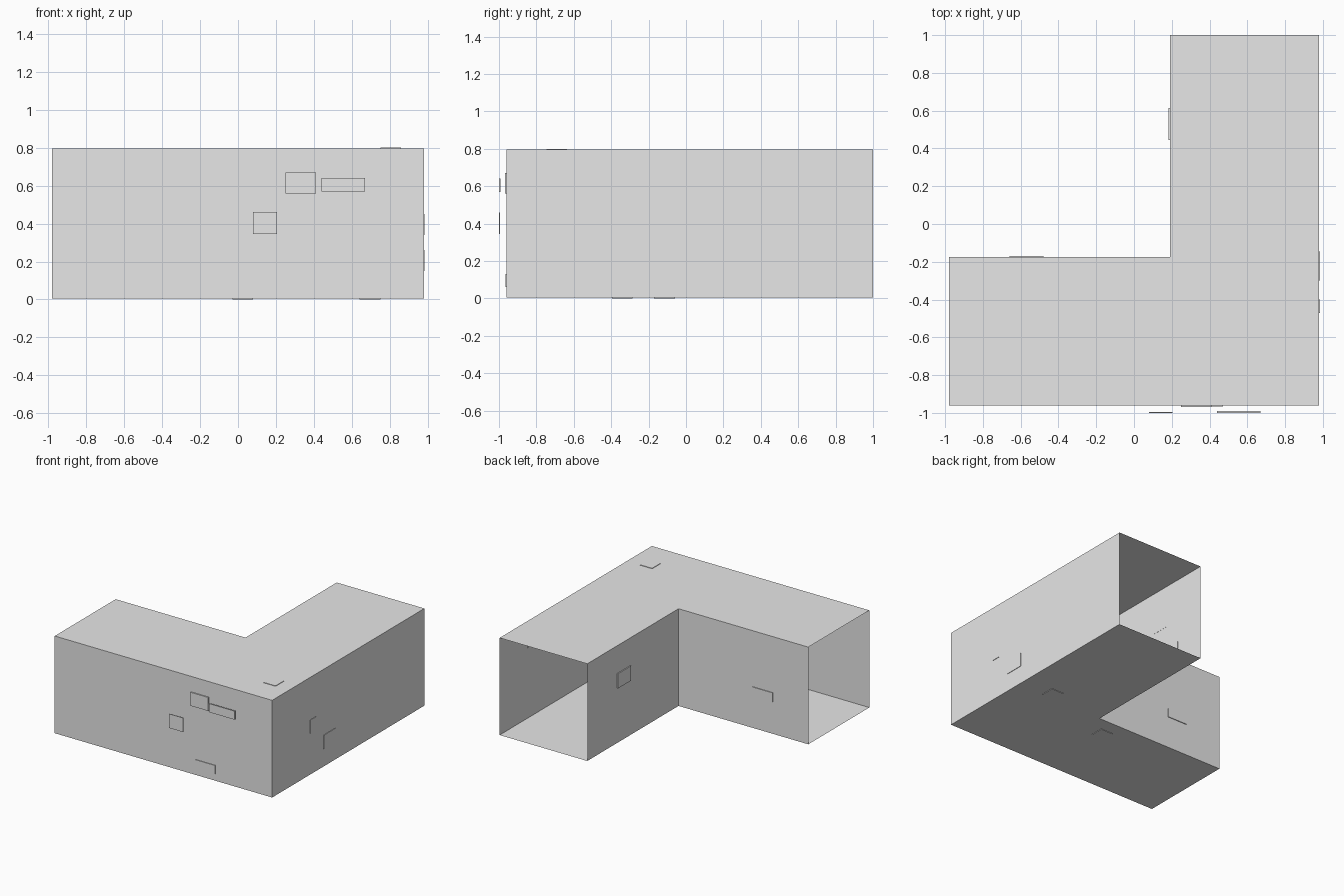
import bpy, bmesh
from mathutils import Vector

cube = bpy.data.objects.get("Cube")
if cube:
    bpy.data.objects.remove(cube)

grey = bpy.data.materials.new("light_grey")
grey.use_nodes = True
colour = (0.8, 0.8, 0.8, 1)
grey.diffuse_color = colour
grey.node_tree.nodes["Principled BSDF"].inputs["Base Color"].default_value = colour

LEFT, RIGHT, INNER_X = -0.98, 0.98, 0.19
FRONT, BACK, INNER_Y = -0.96, 1.0, -0.175
BOTTOM, TOP = 0.004, 0.796


def add_object(name, bm):
    mesh = bpy.data.meshes.new(name)
    bm.to_mesh(mesh)
    bm.free()
    mesh.materials.append(grey)
    obj = bpy.data.objects.new(name, mesh)
    bpy.context.collection.objects.link(obj)
    return obj


# Thin-walled L-shaped duct, extruded from its plan, open at both ends
bm = bmesh.new()
plan = [(LEFT, FRONT), (RIGHT, FRONT), (RIGHT, BACK),
        (INNER_X, BACK), (INNER_X, INNER_Y), (LEFT, INNER_Y)]
floor = bm.faces.new([bm.verts.new((x, y, BOTTOM)) for x, y in plan])
roof = bmesh.ops.extrude_face_region(bm, geom=[floor], use_keep_orig=True)
bmesh.ops.translate(bm, vec=(0, 0, TOP - BOTTOM),
                    verts=[v for v in roof["geom"] if isinstance(v, bmesh.types.BMVert)])
bmesh.ops.recalc_face_normals(bm, faces=bm.faces)
ends = [f for f in bm.faces if abs(f.normal.z) < 0.5
        and (f.calc_center_median().y > BACK - 0.01 or f.calc_center_median().x < LEFT + 0.01)]
bmesh.ops.delete(bm, geom=ends, context='FACES_ONLY')
add_object("duct_shell", bm)


# Small thin plates, each given by opposite corners
def plate(name, low, high):
    low, high = Vector(low), Vector(high)
    bm = bmesh.new()
    bmesh.ops.create_cube(bm, size=1)
    bmesh.ops.scale(bm, vec=high - low, verts=bm.verts)
    bmesh.ops.translate(bm, vec=(low + high) / 2, verts=bm.verts)
    add_object(name, bm)


# Front wall, two of them standing clear of it
plate("front_square_plate", (0.08, -1.0, 0.345), (0.205, -0.994, 0.46))
plate("front_long_plate", (0.44, -1.0, 0.57), (0.67, -0.991, 0.64))
plate("front_upper_plate", (0.25, -0.969, 0.56), (0.41, FRONT, 0.67))
plate("front_lower_plate", (0.29, -0.965, 0.06), (0.47, FRONT, 0.13))
# Long side wall
plate("side_narrow_plate", (RIGHT, -0.47, 0.34), (0.984, -0.40, 0.45))
plate("side_square_plate", (RIGHT, -0.30, 0.15), (0.984, -0.145, 0.26))
# Roof and floor
plate("roof_plate", (0.75, -0.745, TOP), (0.86, -0.635, 0.8))
plate("floor_corner_plate", (-0.03, -0.395, 0), (0.08, -0.285, BOTTOM))
plate("floor_middle_plate", (0.64, -0.17, 0), (0.75, -0.06, BOTTOM))
# Walls of the inside corner
plate("inner_back_plate", (-0.66, INNER_Y, 0.265), (-0.48, -0.169, 0.34))
plate("inner_side_plate", (0.182, 0.445, 0.45), (0.191, 0.615, 0.57))
# Inside the back arm
plate("inside_low_plate", (INNER_X, 0.62, 0.15), (0.195, 0.74, 0.26))
plate("inside_high_plate", (0.975, 0.57, 0.575), (RIGHT, 0.64, 0.68))
